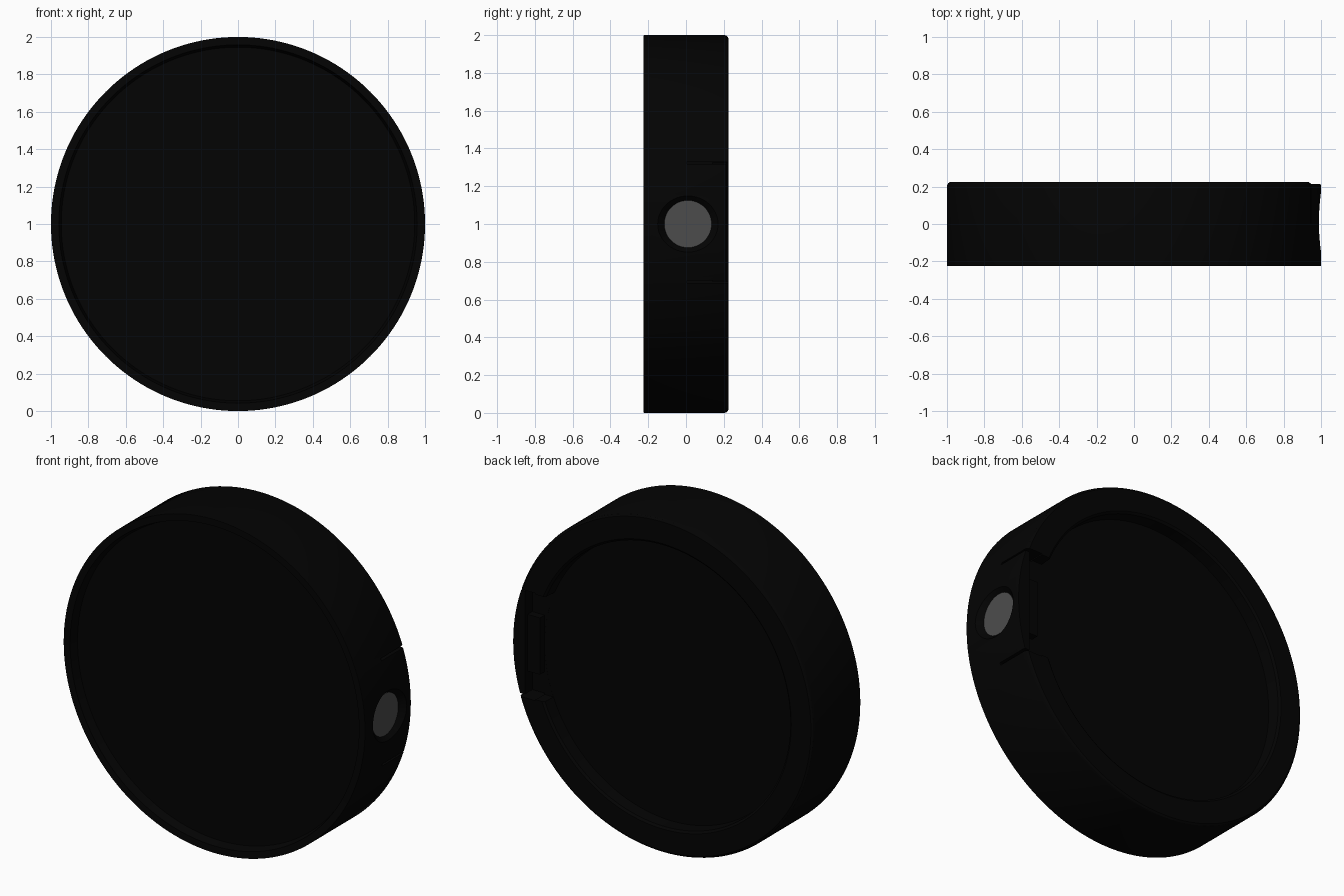
import bpy, bmesh, math
from mathutils import Matrix, Vector

if "Cube" in bpy.data.objects:
    bpy.data.objects.remove(bpy.data.objects["Cube"])


def material(name, rgb):
    m = bpy.data.materials.new(name)
    m.diffuse_color = (*rgb, 1)
    m.use_nodes = True
    m.node_tree.nodes["Principled BSDF"].inputs["Base Color"].default_value = m.diffuse_color
    return m


black = material("matte black", (0.001, 0.001, 0.001))
grey = material("dark grey", (0.073, 0.073, 0.073))


def new_object(name, bm, mat):
    bmesh.ops.recalc_face_normals(bm, faces=bm.faces)
    me = bpy.data.meshes.new(name)
    bm.to_mesh(me)
    bm.free()
    me.materials.append(mat)
    ob = bpy.data.objects.new(name, me)
    bpy.context.collection.objects.link(ob)
    return ob


def lathe(name, profile, mat, steps=160):
    """Spin (radius, y) points round the y axis through z = 1; ends sit on the axis."""
    bm = bmesh.new()
    rings = []
    for r, y in profile:
        if r == 0:
            rings.append([bm.verts.new((0, y, 1))] * steps)
        else:
            rings.append([bm.verts.new((r * math.cos(2 * math.pi * i / steps), y,
                                        1 + r * math.sin(2 * math.pi * i / steps)))
                          for i in range(steps)])
    for a, b in zip(rings, rings[1:]):
        for i in range(steps):
            j = (i + 1) % steps
            loop = list(dict.fromkeys((a[i], a[j], b[j], b[i])))
            bm.faces.new(loop)
    return new_object(name, bm, mat)


def box(name, lo, hi):
    bm = bmesh.new()
    lo, hi = Vector(lo), Vector(hi)
    bmesh.ops.create_cube(bm, size=1, matrix=Matrix.Translation((lo + hi) / 2)
                          @ Matrix.Diagonal((*(hi - lo), 1)))
    return new_object(name, bm, black)


def cone_x(name, x0, x1, r0, r1, y, mat, steps=48):
    """Cone or disc along x, radius r0 at x0 and r1 at x1."""
    bm = bmesh.new()
    bmesh.ops.create_cone(bm, cap_ends=True, segments=steps, radius1=r0, radius2=r1, depth=x1 - x0,
                          matrix=Matrix.Translation(((x0 + x1) / 2, y, 1))
                          @ Matrix.Rotation(math.pi / 2, 4, 'Y'))
    return new_object(name, bm, mat)


FLOOR = 0.14

# round body: shallow dish on the front, chamfered rim and recess on the back
body = lathe("round_body", [
    (0, -0.17), (0.945, -0.17), (0.958, -0.222),
    (0.999, -0.224), (1.0, -0.222), (1.0, 0.205), (0.995, 0.217), (0.985, 0.224),
    (0.855, 0.224), (0.842, 0.214), (0.838, FLOOR), (0, FLOOR)], black)

# cutters: tab slots, lowered tab top, pocket behind the tab, dish round the button
cutters = [box("slot_cutter", (0.84, 0.005, z - 0.007), (1.1, 0.3, z + 0.007))
           for z in (0.695, 1.325)]
cutters.append(box("tab_top_cutter", (0.8, 0.213, 0.70), (1.1, 0.3, 1.32)))
cutters.append(box("pocket_cutter", (0.70, FLOOR + 0.0005, 0.695), (0.92, 0.31, 1.325)))
cutters.append(cone_x("dish_cutter", 0.965, 1.01, 0.125, 0.17, 0.01, black))

bpy.context.view_layer.objects.active = body
for c in cutters:
    c.hide_render = True
    mod = body.modifiers.new("cut", 'BOOLEAN')
    mod.operation, mod.solver, mod.object = 'DIFFERENCE', 'EXACT', c
    bpy.ops.object.modifier_apply(modifier=mod.name)
for c in cutters:
    bpy.data.objects.remove(c)

# catch on the inside of the tab
box("tab_catch", (0.84, FLOOR - 0.01, 0.83), (0.93, 0.185, 1.17))

# grey button in the dish
button = cone_x("side_button", 0.93, 0.968, 0.125, 0.125, 0.01, grey)

for ob in (body, button):
    bpy.ops.object.select_all(action='DESELECT')
    ob.select_set(True)
    bpy.context.view_layer.objects.active = ob
    bpy.ops.object.shade_smooth_by_angle(angle=math.radians(25))
